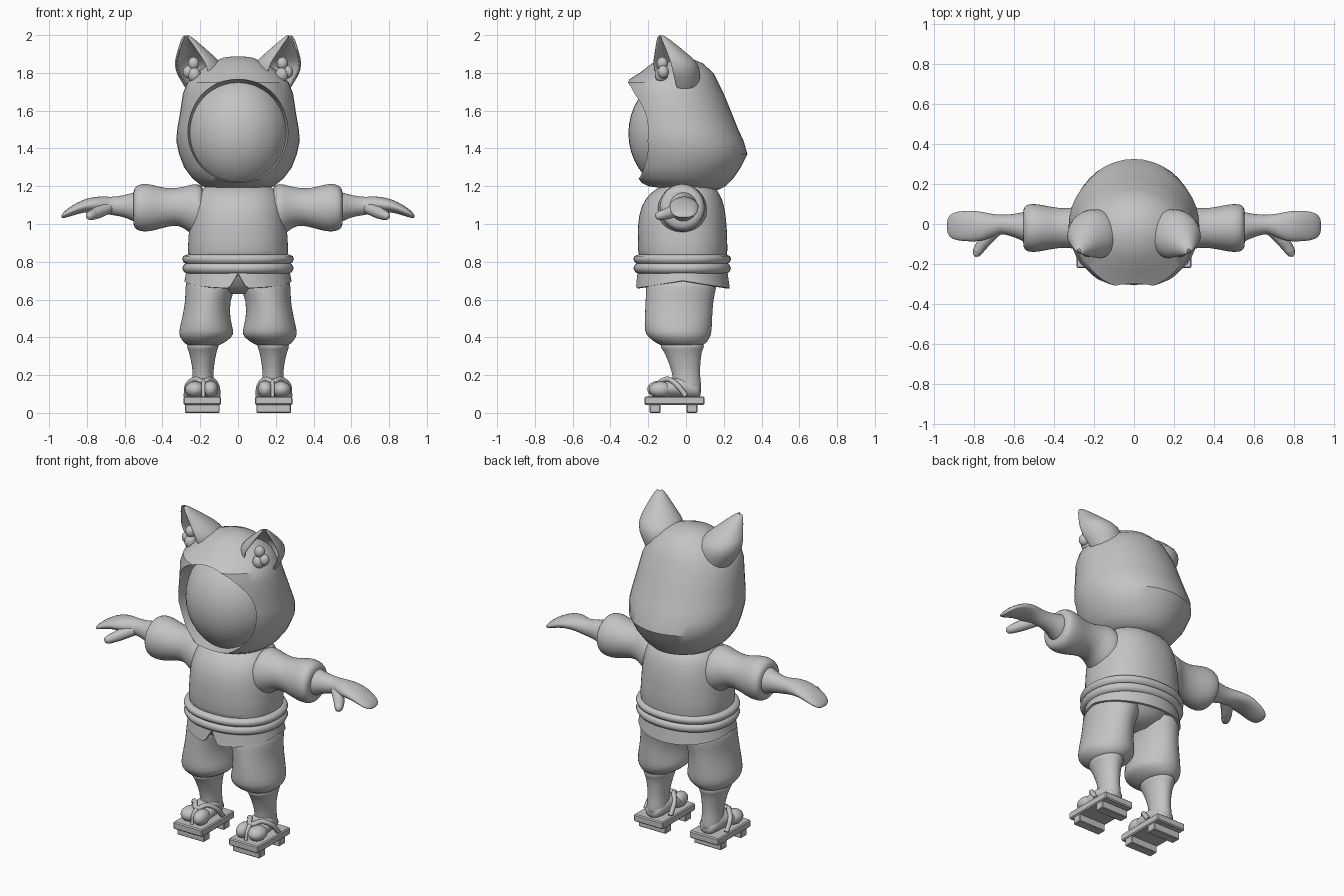
import bpy, bmesh, math
from mathutils import Vector

if "Cube" in bpy.data.objects:
    bpy.data.objects.remove(bpy.data.objects["Cube"])

grey = bpy.data.materials.new("plain grey")
grey.diffuse_color = (0.55, 0.55, 0.55, 1)
grey.use_nodes = True
grey.node_tree.nodes["Principled BSDF"].inputs["Base Color"].default_value = grey.diffuse_color


def finish(ob, angle=40, mirror=False, subsurf=0):
    """Apply modifiers, material and smooth shading."""
    if subsurf:
        m = ob.modifiers.new("smooth", 'SUBSURF')
        m.levels = m.render_levels = subsurf
    if mirror:
        ob.modifiers.new("mirror", 'MIRROR').use_mirror_merge = False
    bpy.ops.object.select_all(action='DESELECT')
    ob.select_set(True)
    bpy.context.view_layer.objects.active = ob
    bpy.ops.object.convert(target='MESH')
    ob = bpy.context.view_layer.objects.active
    ob.data.materials.clear()
    ob.data.materials.append(grey)
    bpy.ops.object.shade_smooth_by_angle(angle=math.radians(angle))
    return ob


def to_object(name, bm):
    bmesh.ops.recalc_face_normals(bm, faces=bm.faces)
    me = bpy.data.meshes.new(name)
    bm.to_mesh(me)
    bm.free()
    ob = bpy.data.objects.new(name, me)
    bpy.context.collection.objects.link(ob)
    return ob


def place(axis, t, u, v):
    return {'x': (t, u, v), 'y': (u, t, v), 'z': (u, v, t)}[axis]


def loft(name, axis, rings, n=24, p=1.0):
    """Rings of (position, centre u, centre v, radius u, radius v) along an axis."""
    bm = bmesh.new()
    rows = []
    for t, cu, cv, ru, rv in rings:
        row = []
        for i in range(n):
            a = 2 * math.pi * i / n
            c, s = math.cos(a), math.sin(a)
            u = cu + ru * math.copysign(abs(c) ** p, c)
            v = cv + rv * math.copysign(abs(s) ** p, s)
            row.append(bm.verts.new(place(axis, t, u, v)))
        rows.append(row)
    for a, b in zip(rows, rows[1:]):
        for i in range(n):
            j = (i + 1) % n
            bm.faces.new((a[i], a[j], b[j], b[i]))
    bm.faces.new(rows[0])
    bm.faces.new(rows[-1])
    return to_object(name, bm)


def ball(name, c, r, mirror=False, n=24):
    bm = bmesh.new()
    bmesh.ops.create_uvsphere(bm, u_segments=n, v_segments=n // 2, radius=1)
    for v in bm.verts:
        v.co = Vector(c) + Vector([v.co[i] * r[i] for i in range(3)])
    return finish(to_object(name, bm), 60, mirror)


def box(name, x, y, z, bevel):
    bm = bmesh.new()
    bmesh.ops.create_cube(bm, size=1)
    for v in bm.verts:
        v.co = [(r[0] + r[1]) / 2 + k * (r[1] - r[0]) for r, k in zip((x, y, z), v.co)]
    ob = to_object(name, bm)
    ob.modifiers.new("bevel", 'BEVEL').width = bevel
    return finish(ob, 30, True)


def tube(name, pts, depth, mirror=True):
    """Round tube through points (x, y, z, radius factor)."""
    cu = bpy.data.curves.new(name, 'CURVE')
    cu.dimensions = '3D'
    cu.bevel_depth, cu.bevel_resolution, cu.resolution_u = depth, 3, 6
    cu.use_fill_caps = True
    sp = cu.splines.new('BEZIER')
    sp.bezier_points.add(len(pts) - 1)
    for bp, q in zip(sp.bezier_points, pts):
        bp.co, bp.radius = q[:3], q[3]
        bp.handle_left_type = bp.handle_right_type = 'AUTO'
    ob = bpy.data.objects.new(name, cu)
    bpy.context.collection.objects.link(ob)
    bpy.ops.object.select_all(action='DESELECT')
    ob.select_set(True)
    bpy.context.view_layer.objects.active = ob
    bpy.ops.object.convert(target='MESH')
    return finish(bpy.context.view_layer.objects.active, 60, mirror)


# Hood: closed shell (z, half width, front y, back y) with a face opening cut out
shell = [(1.18, .10, -.06, .17), (1.2, .19, -.2, .21), (1.24, .24, -.28, .25),
         (1.3, .285, -.30, .29), (1.37, .312, -.32, .325), (1.44, .327, -.33, .305),
         (1.5, .322, -.335, .277), (1.6, .305, -.335, .237), (1.69, .292, -.335, .2),
         (1.75, .268, -.325, .17), (1.8, .22, -.245, .145), (1.85, .15, -.18, .09),
         (1.88, .08, -.11, .02), (1.887, .03, -.06, -.02)]
hood = loft("hood", 'z', [(z, 0, (f + b) / 2, w, (b - f) / 2) for z, w, f, b in shell], 40)
cutter = loft("opening_cutter", 'y', [(-.5, 0, 1.49, .30, .295), (-.33, 0, 1.49, .285, .28),
                                      (-.1, 0, 1.485, .25, .255), (0, 0, 1.48, .24, .25)], 48)
cutter.hide_render = True
cut = hood.modifiers.new("opening", 'BOOLEAN')
cut.operation, cut.object, cut.solver = 'DIFFERENCE', cutter, 'EXACT'
finish(hood, 35)
bpy.data.objects.remove(cutter)
ball("face", (0, -.03, 1.48), (.275, .275, .31), n=40)

# Ears: cupped shells open to the front and outside
bm = bmesh.new()
rows = []
facing = math.atan2(-.85, .5)
for z, cx, cy, r in [(1.7, .17, -.03, .09), (1.75, .185, -.04, .105), (1.8, .2, -.05, .122),
                     (1.85, .212, -.06, .12), (1.89, .23, -.08, .092), (1.93, .247, -.1, .063),
                     (1.97, .264, -.122, .034), (1.998, .275, -.135, .008)]:
    row = []
    for i in range(17):
        a = facing + math.radians(50 + 260 * i / 16)
        row.append(bm.verts.new((cx + r * math.cos(a), cy + r * math.sin(a), z)))
    rows.append(row)
for a, b in zip(rows, rows[1:]):
    for i in range(16):
        bm.faces.new((a[i], a[i + 1], b[i + 1], b[i]))
ear = to_object("ears", bm)
thick = ear.modifiers.new("thickness", 'SOLIDIFY')
thick.thickness, thick.offset = .014, 0
finish(ear, 50, True, 1)
for k, (x, y, z, r) in enumerate([(.235, -.125, 1.85, .03), (.262, -.12, 1.805, .03),
                                  (.232, -.13, 1.79, .035)]):
    ball("ear_tuft_%d" % k, (x, y, z), (r, r, r * 1.15), True, 16)

# Jacket, belt rolls and hips
finish(loft("jacket", 'z', [(.77, 0, -.015, .27, .235), (.85, 0, -.017, .268, .238),
                            (1.0, 0, -.02, .26, .238), (1.1, 0, -.018, .245, .222),
                            (1.17, 0, -.005, .22, .182), (1.2, 0, .005, .17, .135),
                            (1.22, 0, .01, .11, .1)], 32, .9), 50, subsurf=1)
finish(loft("belt", 'z', [(z, 0, -.02, r, r - .037) for z, r in
                          [(.738, .27), (.745, .285), (.765, .295), (.783, .288), (.79, .278),
                           (.797, .288), (.815, .296), (.83, .29), (.838, .27)]], 40, .92), 50)
finish(loft("hips", 'z', [(.63, 0, -.02, .06, .1), (.67, 0, -.02, .19, .17),
                          (.75, 0, -.02, .26, .21)], 32), 50)

# Jacket hem: flared skirt with a front notch
bm = bmesh.new()
rows, N = [], 96
for k in range(5):
    row = []
    for i in range(N):
        a = 2 * math.pi * i / N
        x, y = math.cos(a), math.sin(a)
        zb = .7 - .04 * abs(y)
        if y < 0 and abs(x) < .16:
            zb = .74 - .08 * abs(x) / .16
        t = k / 4
        z = .765 + (zb - .765) * t
        g = .02 * (.765 - z) / .1
        row.append(bm.verts.new(((.27 + g) * x, -.018 + (.235 + g * .7) * y, z)))
    rows.append(row)
for a, b in zip(rows, rows[1:]):
    for i in range(N):
        bm.faces.new((a[i], a[(i + 1) % N], b[(i + 1) % N], b[i]))
hem = to_object("jacket_hem", bm)
hem.modifiers.new("thickness", 'SOLIDIFY').thickness = .014
finish(hem, 40)

# Sleeves (x, top z, bottom z, half depth) and arms
sleeve = [(.17, 1.2, .94, .13), (.22, 1.217, .925, .135), (.265, 1.205, .96, .115),
          (.31, 1.192, .995, .1), (.38, 1.188, .985, .1), (.44, 1.205, .965, .112),
          (.49, 1.217, .957, .122), (.53, 1.208, .963, .12), (.55, 1.19, .98, .108),
          (.555, 1.16, 1.01, .08)]
finish(loft("sleeves", 'x', [(x, -.02, (a + b) / 2, d, (a - b) / 2) for x, a, b, d in sleeve]),
       50, True, 1)
arm = [(.5, -.015, 1.09, .075, .08), (.555, -.015, 1.09, .077, .08), (.575, -.01, 1.093, .064, .066),
       (.63, -.005, 1.095, .052, .053), (.67, 0, 1.095, .046, .048), (.72, -.01, 1.102, .062, .045),
       (.77, -.012, 1.103, .076, .04), (.82, -.01, 1.095, .078, .034), (.87, -.01, 1.075, .075, .029),
       (.91, -.01, 1.055, .066, .022), (.93, -.01, 1.043, .045, .012), (.935, -.01, 1.04, .02, .005)]
finish(loft("arms", 'x', arm), 50, True, 1)
tube("thumbs", [(.69, -.03, 1.085, 1), (.745, -.085, 1.06, 1), (.78, -.135, 1.045, .8),
                (.79, -.155, 1.042, .55), (.793, -.163, 1.041, .1)], .032)

# Trousers and lower legs
finish(loft("trousers", 'z', [(.74, .14, -.02, .13, .19), (.66, .146, -.025, .136, .188),
                              (.6, .16, -.035, .118, .18), (.5, .17, -.04, .127, .18),
                              (.43, .167, -.042, .148, .18), (.4, .17, -.036, .14, .165),
                              (.37, .18, -.025, .105, .135), (.35, .185, -.02, .075, .1)]),
       50, True, 1)
finish(loft("lower_legs", 'z', [(.38, .185, -.02, .085, .118), (.345, .187, -.02, .085, .118),
                                (.333, .187, -.018, .075, .102), (.25, .185, -.005, .058, .08),
                                (.19, .185, .003, .054, .072), (.14, .185, .006, .06, .076),
                                (.085, .185, .008, .06, .074)]), 50, True, 1)

# Feet with split toes
finish(loft("feet", 'y', [(.08, .185, .11, .035, .03), (.05, .185, .125, .058, .05),
                          (-.02, .185, .14, .068, .065), (-.08, .187, .13, .08, .05),
                          (-.13, .19, .12, .08, .04), (-.15, .19, .115, .06, .03)]), 50, True, 1)
ball("big_toes", (.145, -.145, .125), (.04, .06, .045), True)
ball("outer_toes", (.228, -.135, .123), (.052, .062, .043), True)

# Sandals: sole, cross blocks and strap
box("sandal_soles", (.09, .288), (-.22, .098), (.043, .087), .006)
box("front_blocks", (.097, .28), (-.192, -.135), (0, .05), .004)
box("rear_blocks", (.097, .28), (.003, .06), (0, .05), .004)
tube("sandal_straps", [(.105, .0, .09, 1), (.115, -.05, .15, 1), (.15, -.095, .178, 1),
                       (.182, -.135, .165, 1), (.225, -.095, .178, 1), (.265, -.05, .15, 1),
                       (.275, .0, .09, 1)], .014)
tube("toe_thongs", [(.182, -.13, .168, 1), (.183, -.165, .145, .9), (.183, -.185, .085, .8)], .012)
